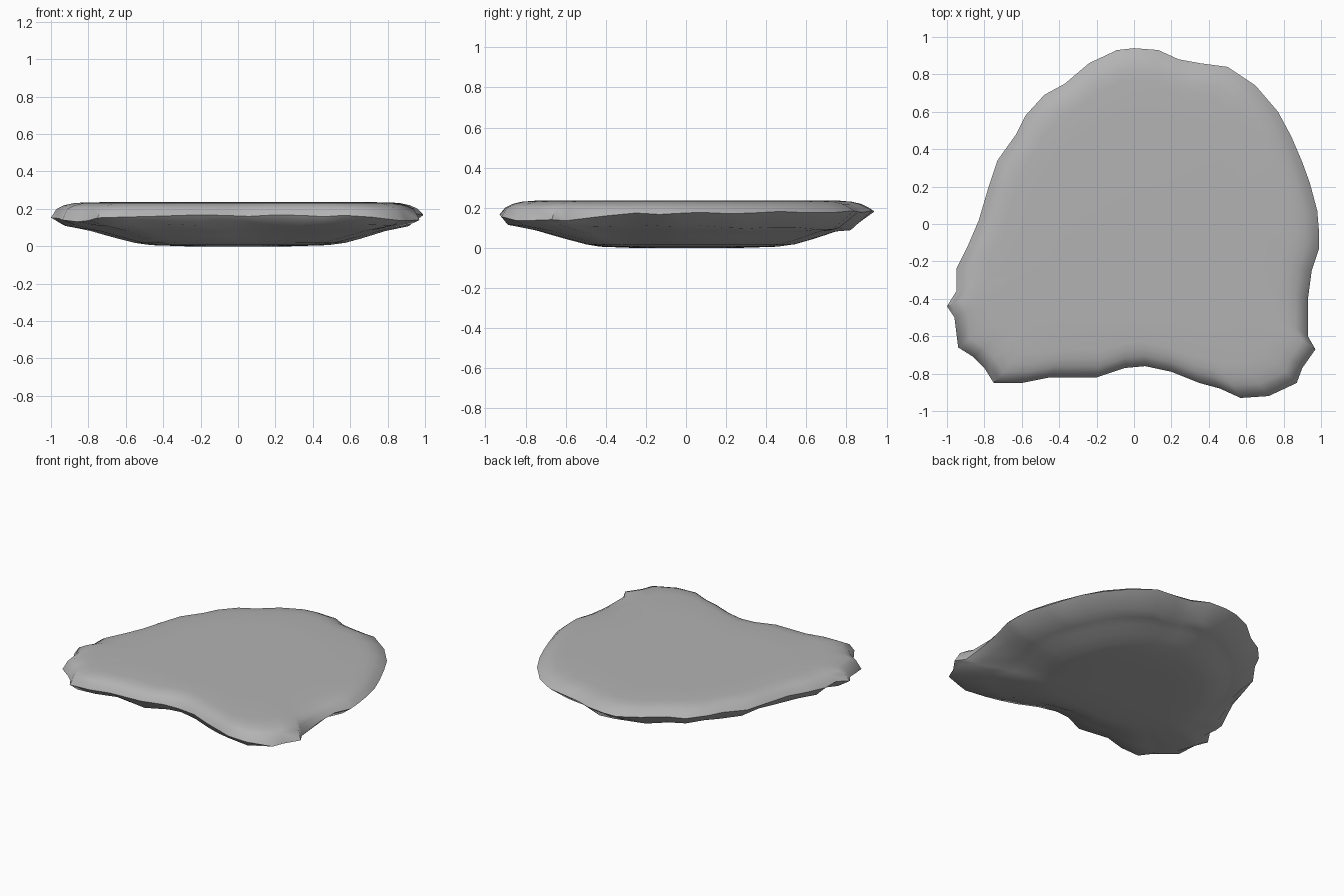
import bpy
import bmesh
import math

# Remove the default cube only
cube = bpy.data.objects.get("Cube")
if cube:
    bpy.data.objects.remove(cube, do_unlink=True)

# Plan outline of the slab, counter-clockwise from the left side
OUTLINE = [
    (.99, -.05), (.98, .07), (.94, .22), (.9, .33), (.84, .47), (.77, .6),
    (.65, .74), (.5, .84), (.35, .86), (.24, .88), (.13, .93), (0, .94),
    (-.09, .93), (-.24, .86), (-.37, .75), (-.48, .69), (-.58, .58),
    (-.63, .48), (-.73, .34), (-.78, .19), (-.83, .02), (-.89, -.12),
    (-.95, -.24), (-.95, -.36), (-1, -.44), (-.96, -.5), (-.94, -.66),
    (-.86, -.71), (-.8, -.77), (-.75, -.85), (-.6, -.85), (-.45, -.82),
    (-.2, -.82), (-.05, -.77), (.06, -.76), (.2, -.79), (.35, -.85),
    (.46, -.88), (.57, -.93), (.72, -.92), (.87, -.85), (.9, -.77),
    (.97, -.67), (.93, -.6), (.93, -.4), (.95, -.25), (.99, -.13),
]

# Rings as (scale of the outline, height)
TOP = [(.3, .237), (.6, .236), (.82, .235), (.88, .23), (.93, .219), (.97, .2)]
BOTTOM = [(.8, .082), (.74, .062), (.67, .04), (.59, .018), (.5, .006), (.3, 0)]


def corner(x, y):
    """How strongly a rim point belongs to one of the two front corners."""
    nearest = min(math.dist((x, y), (side * .9, -.7)) for side in (-1, 1))
    return max(0, 1 - nearest / .4)


def rim_height(x, y, index):
    """Widest edge of the slab, dipping at the front corners."""
    return .172 + .01 * y - .035 * corner(x, y) + .005 * math.sin(index * 2)


def lip(x, y, index):
    """Scale and height of the crease under the broken edge."""
    back = (y + 1) / 2
    scale = .96 - .09 * back + .012 * math.sin(index * 2.6)
    height = .118 - .025 * back + .006 * math.sin(index * 1.7)
    return scale, height


def add_ring(bm, point):
    """Ring of vertices, each placed by point(x, y, index) -> scale, height."""
    ring = []
    for index, (x, y) in enumerate(OUTLINE):
        scale, height = point(x, y, index)
        # Inner rings lose the notches and become rounder
        blend = max(0, min(1, (.85 - scale) / .5))
        angle = math.atan2(y, x)
        px = x * (1 - blend) + .95 * math.cos(angle) * blend
        py = y * (1 - blend) + .9 * math.sin(angle) * blend
        ring.append(bm.verts.new((px * scale, py * scale, height)))
    return ring


def bridge(bm, upper, lower):
    """Join two rings with quads."""
    count = len(upper)
    for a in range(count):
        b = (a + 1) % count
        bm.faces.new((upper[a], lower[a], lower[b], upper[b]))


def cap(bm, ring, height):
    """Close a ring with a fan around its centre."""
    centre = bm.verts.new((0, 0, height))
    for a, b in zip(ring, ring[1:] + ring[:1]):
        bm.faces.new((centre, a, b))


# Stone slab: flat top, broken rim, crease and shallow bowl beneath
bm = bmesh.new()
rings = [add_ring(bm, lambda x, y, i, r=r: r) for r in TOP]
rings.append(add_ring(bm, lambda x, y, i: (1, rim_height(x, y, i))))
rings.append(add_ring(bm, lip))
rings += [add_ring(bm, lambda x, y, i, r=r: r) for r in BOTTOM]
for upper, lower in zip(rings, rings[1:]):
    bridge(bm, upper, lower)
cap(bm, rings[0], TOP[0][1])
cap(bm, rings[-1], 0)
bmesh.ops.recalc_face_normals(bm, faces=bm.faces)

mesh = bpy.data.meshes.new("stone_slab")
bm.to_mesh(mesh)
bm.free()
slab = bpy.data.objects.new("stone_slab", mesh)
bpy.context.collection.objects.link(slab)

# Plain grey stone
stone = bpy.data.materials.new("grey_stone")
stone.use_nodes = True
colour = (.45, .45, .45, 1)
stone.diffuse_color = colour
stone.node_tree.nodes["Principled BSDF"].inputs["Base Color"].default_value = colour
mesh.materials.append(stone)

# Smooth faces with a crisp crease
bpy.ops.object.select_all(action="DESELECT")
slab.select_set(True)
bpy.context.view_layer.objects.active = slab
bpy.ops.object.shade_smooth_by_angle(angle=math.radians(50))
